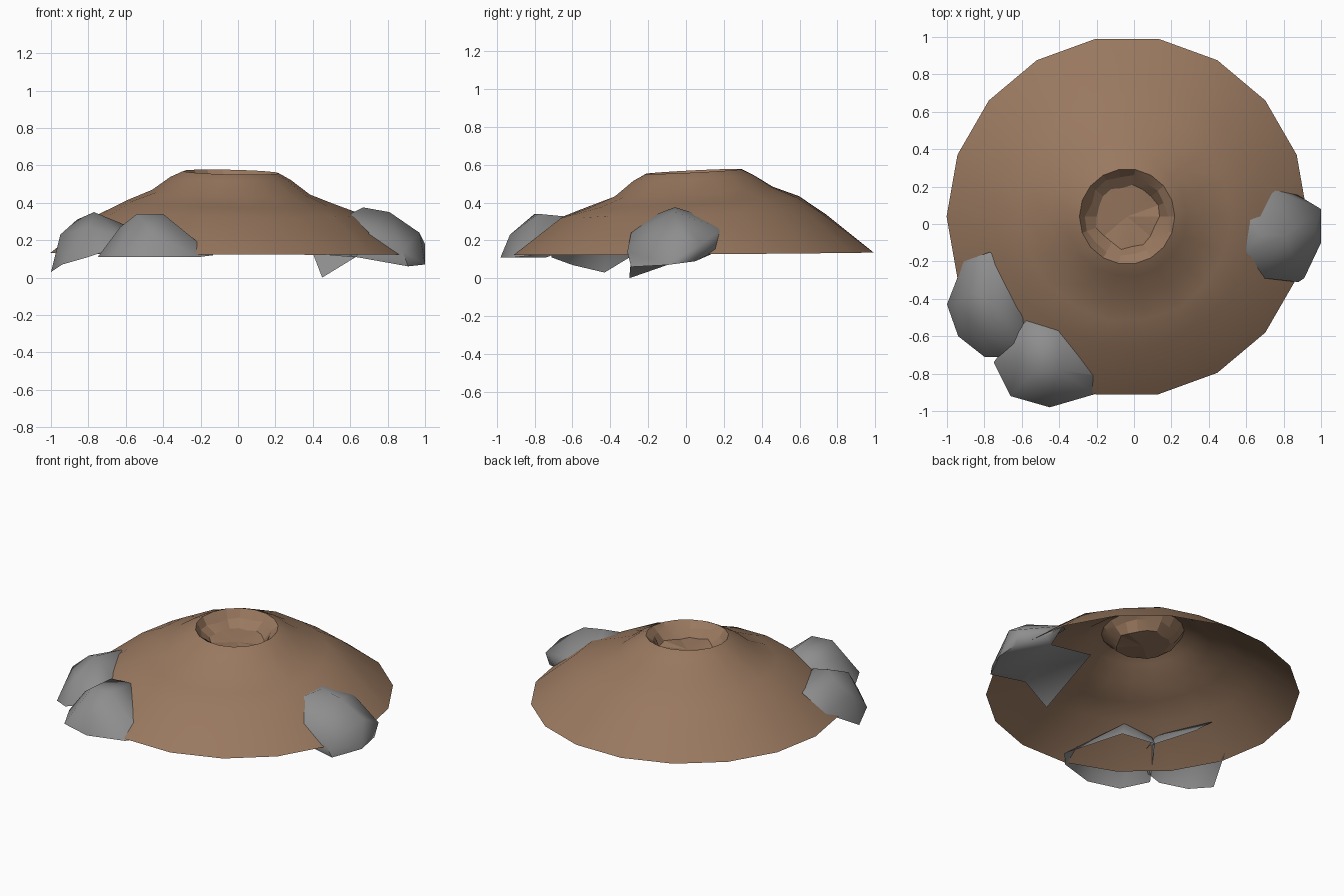
import bpy, bmesh, math, random
from mathutils import Vector

if "Cube" in bpy.data.objects:
    bpy.data.objects.remove(bpy.data.objects["Cube"])

random.seed(4)
N = 18
CX, CY = -0.037, 0.04
BROWN = (0.32, 0.19, 0.115)
GREY = (0.27, 0.27, 0.27)


def finish(bm, name, angle, color):
    me = bpy.data.meshes.new(name)
    bm.to_mesh(me)
    bm.free()
    ob = bpy.data.objects.new(name, me)
    bpy.context.collection.objects.link(ob)
    mat = bpy.data.materials.new(name + "_colour")
    mat.diffuse_color = (*color, 1)
    mat.use_nodes = True
    mat.node_tree.nodes["Principled BSDF"].inputs["Base Color"].default_value = mat.diffuse_color
    me.materials.append(mat)
    bpy.ops.object.select_all(action='DESELECT')
    bpy.context.view_layer.objects.active = ob
    ob.select_set(True)
    bpy.ops.object.shade_smooth_by_angle(angle=math.radians(angle))
    return ob


def ringed(name, rings, angle, floor=None):
    """rings: (radius, high side z, low side z, jitter)"""
    bm = bmesh.new()
    loops = []
    for r, hi, lo, jit in rings:
        loop = []
        for i in range(N):
            a = 2 * math.pi * i / N
            w = 0.5 + 0.5 * math.cos(a - math.radians(115))
            rr = r + random.uniform(-jit, jit)
            z = lo + (hi - lo) * w + random.uniform(-jit, jit) * 0.7
            loop.append(bm.verts.new((CX + rr * math.cos(a), CY + rr * math.sin(a), z)))
        loops.append(loop)
    for a, b in zip(loops, loops[1:]):
        for i in range(N):
            j = (i + 1) % N
            bm.faces.new((a[i], a[j], b[j], b[i]))
    if floor is not None:
        c = bm.verts.new((CX, CY, floor))
        for i in range(N):
            bm.faces.new((loops[-1][i], loops[-1][(i + 1) % N], c))
    return finish(bm, name, angle, BROWN)


# Open-bottomed earth mound, fuller at the back left
ringed("mound", [(0.965, 0.137, 0.122, 0),
                 (0.70, 0.348, 0.325, 0.016),
                 (0.56, 0.432, 0.375, 0.006),
                 (0.42, 0.485, 0.43, 0.004),
                 (0.32, 0.545, 0.515, 0.004),
                 (0.255, 0.578, 0.55, 0)], 20)

# Shallow rough crater at the top
ringed("crater", [(0.255, 0.578, 0.55, 0),
                  (0.215, 0.53, 0.515, 0.018),
                  (0.165, 0.475, 0.47, 0.014)], 12, 0.465)


# Boulder shells, open on the side buried in the mound
def rock(name, pts, inward, limit, flaps=()):
    bm = bmesh.new()
    for p in pts:
        bm.verts.new(p)
    bmesh.ops.convex_hull(bm, input=bm.verts[:])
    bm.normal_update()
    d = Vector(inward).normalized()
    gone = [f for f in bm.faces if f.normal.dot(d) > limit]
    bmesh.ops.delete(bm, geom=gone, context='FACES')
    for flap in flaps:
        bm.faces.new([bm.verts.new(p) for p in flap])
    bmesh.ops.remove_doubles(bm, verts=bm.verts, dist=0.0005)
    return finish(bm, name, 60, GREY)


# The right boulder also curls under the mound to a low tip
TIP, A, B, C = (.45, -.30, 0), (.63, -.29, .11), (.78, .14, .13), (.48, .16, .16)
rock("right_boulder",
     [(1, .08, .18), (1, -.10, .07), (.97, -.04, .24), (.91, -.29, .06),
      (.73, .19, .26), (.85, .17, .15), (.67, -.06, .375), (.81, -.06, .35),
      (.60, -.15, .34), (.60, .06, .34), (.88, -.31, .14), A, B,
      (.7, -.29, .24), (.99, .05, .09)],
     (-1, 0, -.1), .45,
     [(A, TIP, (.40, -.25, .13)), (A, TIP, C), (A, C, B)])

rock("left_boulder",
     [(-1, -.43, .03), (-.94, -.60, .07), (-.80, -.71, .11), (-.71, -.71, .14),
      (-.95, -.42, .23), (-.86, -.37, .31), (-.77, -.42, .35), (-.61, -.65, .22),
      (-.77, -.15, .29), (-.91, -.20, .17), (-.60, -.50, .28), (-.80, -.60, .27),
      (-.68, -.22, .22), (-.56, -.52, .20)],
     (.4, .3, -1), .35)

rock("front_boulder",
     [(-.66, -.92, .11), (-.45, -.98, .11), (-.21, -.91, .11), (-.75, -.74, .11),
      (-.63, -.74, .27), (-.54, -.80, .34), (-.40, -.78, .34), (-.23, -.81, .20),
      (-.13, -.82, .12), (-.45, -.93, .23), (-.58, -.53, .29), (-.40, -.57, .32),
      (-.57, -.48, .20), (-.36, -.54, .22)],
     (.2, .4, -1), .35)
